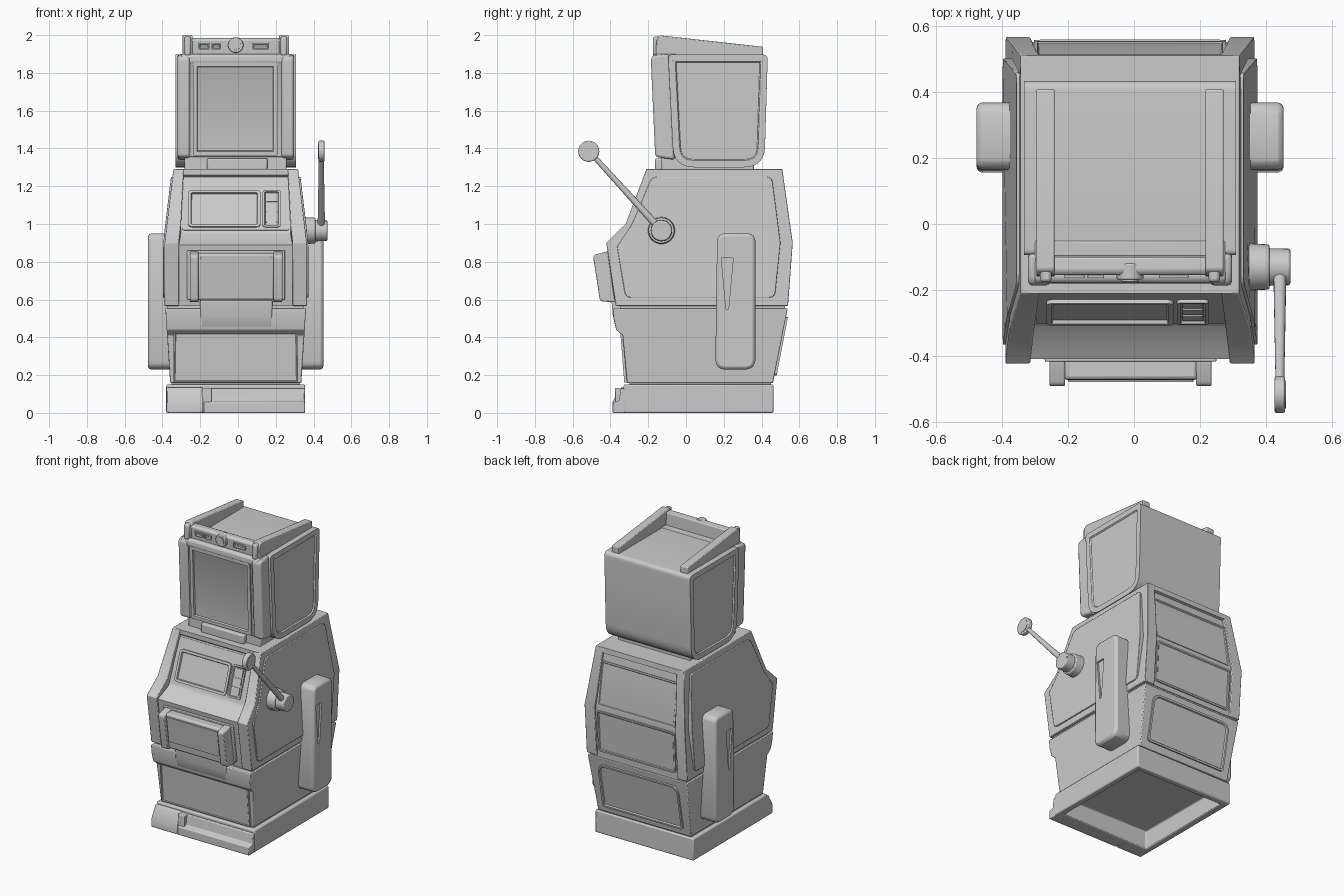
import bpy, bmesh, math
from mathutils import Vector

if "Cube" in bpy.data.objects:
    bpy.data.objects.remove(bpy.data.objects["Cube"])

CX = -0.012  # centre line of the cabinet


def finish(name, bm, bevel=0.0):
    bmesh.ops.recalc_face_normals(bm, faces=bm.faces[:])
    me = bpy.data.meshes.new(name)
    bm.to_mesh(me)
    bm.free()
    ob = bpy.data.objects.new(name, me)
    bpy.context.collection.objects.link(ob)
    if bevel:
        m = ob.modifiers.new("Bevel", "BEVEL")
        m.width, m.segments, m.limit_method = bevel, 2, 'ANGLE'
    return ob


def rounded(pts, radii, n=6):
    """Round polygon corners with quadratic arcs."""
    out = []
    for i, p in enumerate(pts):
        p, a, b = Vector(p), Vector(pts[i - 1]), Vector(pts[(i + 1) % len(pts)])
        r = radii[i]
        if not r:
            out.append(tuple(p))
            continue
        s, e = p + (a - p).normalized() * r, p + (b - p).normalized() * r
        for k in range(n + 1):
            t = k / n
            out.append(tuple(s * (1 - t) ** 2 + p * 2 * t * (1 - t) + e * t * t))
    return out


def loft(bm, la, lb):
    va, vb = [bm.verts.new(c) for c in la], [bm.verts.new(c) for c in lb]
    n = len(va)
    for i in range(n):
        bm.faces.new((va[i], va[(i + 1) % n], vb[(i + 1) % n], vb[i]))
    return bm.faces.new(va[::-1]), bm.faces.new(vb)


def const(v):
    return v if callable(v) else (lambda z: v)


def prism(name, pts, x0, x1, bevel=0.0, rim=0.0, depth=0.0):
    """Side profile (y, z) stretched from x0 to x1; x may depend on z."""
    f0, f1 = const(x0), const(x1)
    bm = bmesh.new()
    caps = loft(bm, [(f0(z), y, z) for y, z in pts], [(f1(z), y, z) for y, z in pts])
    bmesh.ops.recalc_face_normals(bm, faces=bm.faces[:])
    if rim:
        bmesh.ops.inset_individual(bm, faces=list(caps), thickness=rim, depth=0)
        bmesh.ops.inset_individual(bm, faces=list(caps), thickness=0.006, depth=depth)
    return finish(name, bm, bevel)


def box(name, x0, x1, y0, y1, z0, z1, bevel=0.008):
    return prism(name, [(y0, z0), (y1, z0), (y1, z1), (y0, z1)], x0, x1, bevel)


def slab(name, x, a, b, w, thick, radii=(0, 0, 0, 0), rim=0.0, depth=0.0, u=1):
    """Plate from (y, z) a up to b, w wide, facing front (u=1) or back (u=-1)."""
    a, b = Vector((x, *a)), Vector((x, *b))
    uv, v = Vector((u, 0, 0)), (b - a).normalized()
    n, h = uv.cross(v), (b - a).length
    sh = rounded([(-w / 2, 0), (w / 2, 0), (w / 2, h), (-w / 2, h)], radii)
    bm = bmesh.new()
    base = [a + uv * p + v * q for p, q in sh]
    _, top = loft(bm, [c - n * 0.02 for c in base], [c + n * thick for c in base])
    bmesh.ops.recalc_face_normals(bm, faces=bm.faces[:])
    if rim:
        bmesh.ops.inset_individual(bm, faces=[top], thickness=rim, depth=0)
        bmesh.ops.inset_individual(bm, faces=[top], thickness=0.005, depth=depth)
    return finish(name, bm)


def rod(name, a, b, r0, r1, n=32, bevel=0.0):
    a, b = Vector(a), Vector(b)
    q = (b - a).to_track_quat('Z', 'Y')
    ring = [Vector((math.cos(t), math.sin(t), 0)) for t in (2 * math.pi * i / n for i in range(n))]
    bm = bmesh.new()
    loft(bm, [a + q @ (c * r0) for c in ring], [b + q @ (c * r1) for c in ring])
    return finish(name, bm, bevel)


# Hollow plinth
bm = bmesh.new()
lo, hi = loft(bm, *[[(CX + sx * 0.368, y, z) for sx, y in ((-1, -.33), (1, -.33), (1, .463), (-1, .463))]
                    for z in (0, .15)])
bmesh.ops.recalc_face_normals(bm, faces=bm.faces[:])
bmesh.ops.inset_individual(bm, faces=[lo], thickness=0.06, depth=0)
bmesh.ops.inset_individual(bm, faces=[lo], thickness=0.001, depth=-0.12)
finish("plinth", bm, 0.008)
# Front step, tall on the left and low on the right
prism("step_tall", [(-.388, 0), (-.388, .06), (-.345, .135), (-.3, .135), (-.3, 0)], -.378, -.185, .006)
prism("step_low", [(-.388, 0), (-.388, .055), (-.355, .065), (-.345, .13), (-.32, .13), (-.32, 0)], -.18, .354, .005)
box("step_divider", -.19, -.14, -.375, -.3, 0, .132, .005)
box("plinth_gap", CX - .34, CX + .34, -.3, .45, .14, .17, 0)


# Lower cabinet
def low_w(z):
    return .347 + (z - .157) * .064


lower = [(-.312, .157), (.46, .157), (.538, .553), (-.383, .553), (-.383, .5), (-.37, .44), (-.335, .41)]
prism("lower_cabinet", lower, lambda z: CX - low_w(z), lambda z: CX + low_w(z), .005)
slab("lower_front_panel", CX, (-.315, .162), (-.338, .455), .66, .012, (0, 0, .04, .04), .008, -.004)
slab("lower_back_panel", CX, (.468, .2), (.528, .51), .6, .012, (.02, .02, .06, .06), .012, -.008, -1)
box("waist_gap", CX - .36, CX + .36, -.35, .525, .54, .58, 0)


# Upper cabinet: recessed core between two side walls
def top_w(z):
    return .377 if z < .9 else .377 - (z - .9) / .39 * .047


core = [(-.36, .567), (-.408, .89), (-.31, .945), (-.3, .96), (-.198, 1.25), (-.21, 1.26), (-.21, 1.29),
        (.51, 1.29), (.513, 1.255), (.498, 1.25), (.55, .9), (.53, .567)]
prism("cabinet_core", core, lambda z: CX + .02 - top_w(z), lambda z: CX - .02 + top_w(z))
wall = [(-.372, .567), (-.422, .9), (-.32, 1.0), (-.21, 1.29), (.51, 1.29), (.565, .9), (.54, .567)]
panel = [(-.32, .61), (-.365, .88), (-.285, 1.0), (-.18, 1.25), (.455, 1.25), (.50, .9), (.47, .61)]
panel = rounded(panel, [.03, 0, .03, .03, .03, 0, .03], 3)
for side, s in (("left", -1), ("right", 1)):
    inner, outer = (lambda z: CX + s * (top_w(z) - .075 + .02 * (z > 1.1))), (lambda z: CX + s * top_w(z))
    prism(side + "_wall", wall, inner, outer, .004)
    prism(side + "_wall_panel", panel, inner, lambda z: CX + s * (top_w(z) + .008), .003)
slab("cabinet_back_upper_panel", CX, (.545, .91), (.503, 1.2), .58, .008, (.02,) * 4, .01, -.006, -1)
slab("cabinet_back_lower_panel", CX, (.532, .6), (.549, .88), .58, .008, (.02,) * 4, .01, -.004, -1)

# Control panel with display and button pad
slab("control_panel", CX, (-.297, .965), (-.2, 1.24), .57, .006, (.02,) * 4)
slab("display", -.0725, (-.29, .98), (-.223, 1.175), .385, .018, (.025,) * 4, .016, -.014)
slab("button_pad", .178, (-.29, .98), (-.223, 1.175), .095, .016, (.015,) * 4, .01, -.01)
for i in range(3):
    z = 1.005 + i * .055
    y = -.29 + (z - .98) * .344
    slab(f"button_{i}", .178, (y, z), (y + .0145, z + .042), .062, .013, (.006,) * 4)

# Dispenser box with flanges and curved tray
prism("dispenser", [(-.33, .6), (-.44, .595), (-.474, .845), (-.38, .845)], -.215, .195, .014)
flange = rounded([(-.33, .585), (-.455, .59), (-.493, .835), (-.408, .857), (-.33, .84)], [0, .02, .02, .02, 0])
for x0, x1 in ((-.255, -.208), (.188, .235)):
    prism("dispenser_flange", flange, x0, x1, .005)
slab("dispenser_lid", -.01, (-.448, .65), (-.472, .825), .38, .006, (.01,) * 4)
prism("vent_panel", [(-.33, .6), (-.38, .6), (-.417, .86), (-.36, .86)], -.27, .25, .005)
tray = [(-.395, .6), (-.388, .52), (-.375, .46), (-.355, .43), (-.33, .413), (-.31, .43), (-.33, .6)]
prism("tray", tray, -.2, .182, .01)

# Side pods with a tapering groove
pod = rounded([(.155, .23), (.367, .23), (.367, .95), (.165, .95)], [.045, .045, .035, .035], 2)
for side, s in (("left", -1), ("right", 1)):
    ob = prism(side + "_pod", pod, CX + s * .33, CX + s * .464, .016)
    cut = prism(side + "_groove_cutter", [(.187, .82), (.25, .82), (.225, .55), (.212, .55)],
                CX + s * .452, CX + s * .55)
    cut.hide_render = True
    cut.hide_set(True)
    m = ob.modifiers.new("Groove", "BOOLEAN")
    m.operation, m.object = 'DIFFERENCE', cut

# Pull lever
hub = (-.13, .965)
rod("lever_base", (.34, *hub), (.41, *hub), .072, .068, bevel=.006)
rod("lever_hub", (.4, *hub), (.473, *hub), .057, .055, bevel=.006)
rod("lever_arm", (.441, -.13, .965), (.441, -.49, 1.36), .02, .013, 16)
rod("lever_knob", (.425, -.515, 1.385), (.457, -.515, 1.385), .056, .056, bevel=.006)
rod("lever_knob_cap", (.424, -.515, 1.385), (.459, -.515, 1.385), .042, .042)

# Neck under the head
box("neck", CX - .27, CX + .27, -.13, .36, 1.28, 1.37)
box("neck_bar", -.165, .155, -.163, -.1, 1.285, 1.348)

# Head and its side panels
head = rounded([(-.065, 1.3), (.415, 1.3), (.433, 1.897), (-.095, 1.897)], [.11, .11, .03, .02])
prism("head", head, CX - .29, CX + .29, .004)
for side, s in (("left", -1), ("right", 1)):
    prism(side + "_head_panel", head, CX + s * .27, CX + s * .32, .007, .036, -.008)
front = [(-.148, 1.355), (-.168, 1.84), (-.18, 1.86), (-.178, 1.89), (-.165, 1.9), (-.05, 1.9), (-.04, 1.355)]
prism("head_front", front, CX - .288, CX + .288, .006)
slab("screen", -.014, (-.15, 1.362), (-.167, 1.855), .45, .01, (.012,) * 4, .022, -.014)
pillar = rounded([(-.163, 1.355), (-.187, 1.89), (-.09, 1.9), (-.06, 1.34)], [.02, .03, 0, 0])
for s in (-1, 1):
    prism("head_pillar", pillar, CX + s * .242, CX + s * .308, .012)

# Crown: sloping side fins and front bar with a round badge
fin = rounded([(-.16, 1.88), (-.157, 1.97), (-.14, 1.999), (.407, 1.938), (.407, 1.88)], [0, .012, .012, 0, 0], 3)
for s in (-1, 1):
    prism("crown_fin", fin, CX + s * .228, CX + s * .283, .005)
    box("crown_clamp", CX + s * .237, CX + s * .272, -.176, -.1, 1.89, 1.992, .01)
prism("crown_bar", [(-.15, 1.89), (-.155, 1.975), (-.14, 1.985), (-.1, 1.982), (-.095, 1.89)], CX - .24, CX + .24, .006)
rod("badge_ring", (CX, -.12, 1.947), (CX, -.168, 1.947), .042, .04, bevel=.004)
rod("badge_centre", (CX, -.12, 1.947), (CX, -.174, 1.947), .027, .025)
for x, w in ((-.18, .06), (-.115, .05), (.12, .09)):
    slab("crown_slot", x, (-.152, 1.925), (-.154, 1.958), w, .009, (.006,) * 4, .006, -.006)

# Smooth shading with sharp edges kept
bpy.ops.object.select_all(action='DESELECT')
for ob in bpy.context.scene.objects:
    if not ob.hide_render:
        ob.select_set(True)
        bpy.context.view_layer.objects.active = ob
bpy.ops.object.shade_smooth_by_angle()
